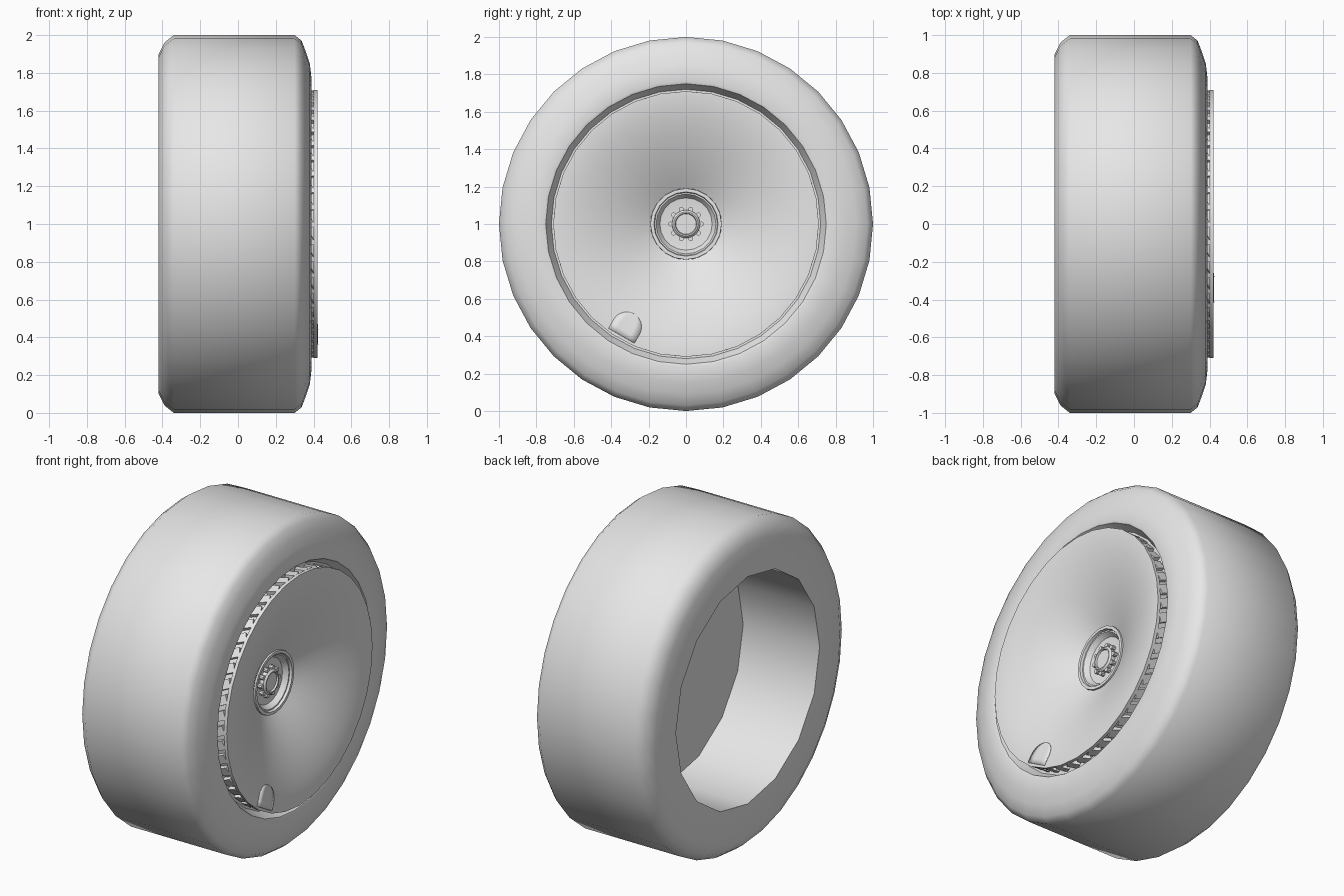
import bpy, bmesh
from math import sin, cos, pi, sqrt, radians
from mathutils import Matrix, Vector

old = bpy.data.objects.get("Cube")
if old:
    bpy.data.objects.remove(old, do_unlink=True)

grey = bpy.data.materials.new("light_grey")
grey.use_nodes = True
grey.diffuse_color = (0.8, 0.8, 0.8, 1)
grey.node_tree.nodes["Principled BSDF"].inputs["Base Color"].default_value = (0.8, 0.8, 0.8, 1)

AXLE = Vector((0, 0, 1))  # wheel centre, axle along x


def finish(name, bm, angle=35):
    mesh = bpy.data.meshes.new(name)
    bm.to_mesh(mesh)
    bm.free()
    mesh.materials.append(grey)
    obj = bpy.data.objects.new(name, mesh)
    obj.location = AXLE
    bpy.context.collection.objects.link(obj)
    bpy.ops.object.select_all(action='DESELECT')
    obj.select_set(True)
    bpy.context.view_layer.objects.active = obj
    bpy.ops.object.shade_smooth_by_angle(angle=radians(angle))
    return obj


def lathe(name, profile, sides, angle=35):
    """Turn (x, radius) points around the axle; the outside is left of the path."""
    bm = bmesh.new()
    rings = []
    for x, r in profile:
        if r == 0:
            rings.append([bm.verts.new((x, 0, 0))] * sides)
        else:
            rings.append([bm.verts.new((x, r * cos(2 * pi * i / sides), r * sin(2 * pi * i / sides)))
                          for i in range(sides)])
    for a, b in zip(rings, rings[1:]):
        for i in range(sides):
            j = (i + 1) % sides
            corners = dict.fromkeys((a[i], a[j], b[j], b[i]))  # drops doubled centre point
            bm.faces.new(list(corners))
    return finish(name, bm, angle)


def dish(r):
    """Depth of the hollow cover at radius r."""
    return 0.42 - 0.18 * (max(0, 0.70 - r) / 0.51) ** 1.6


# Tyre with rounded shoulders and a lip around the cover
lathe("tyre", [(-0.42, 0.71), (-0.42, 0.90), (-0.39, 0.96), (-0.34, 1.0), (0.30, 1.0),
               (0.337, 0.97), (0.36, 0.91), (0.38, 0.85), (0.39, 0.765), (0.385, 0.75),
               (0.37, 0.742), (0.33, 0.72), (0.33, 0.66)], 32, 40)

# Open barrel on the inner side, closed by a flat wall
lathe("rim_barrel", [(0.10, 0), (0.10, 0.70), (-0.421, 0.70), (-0.421, 0.74)], 16)

# Hollow cover with a thin overhanging edge
radii = [0.70 - 0.51 * i / 10 for i in range(11)]
lathe("wheel_cover", [(0.32, 0.685), (0.40, 0.685), (0.40, 0.71), (0.42, 0.71)]
      + [(dish(r), r) for r in radii], 32)

# Hub cup sunk in the middle of the cover
lathe("hub_cup", [(0.23, 0.192), (0.25, 0.19), (0.25, 0.172), (0.235, 0.168), (0.235, 0.160),
                  (0.205, 0.14), (0.20, 0.10), (0.20, 0)], 20, 30)
lathe("hub_nut", [(0.19, 0.075), (0.225, 0.075), (0.235, 0.065), (0.235, 0.058), (0.225, 0.055),
                  (0.225, 0)], 20, 30)

# Ring of pins around the nut
bm = bmesh.new()
for i in range(10):
    turn = Matrix.Rotation(2 * pi * i / 10, 4, 'X')
    place = turn @ Matrix.Translation((0.21, 0.082, 0)) @ Matrix.Rotation(pi / 2, 4, 'Y')
    bmesh.ops.create_cone(bm, cap_ends=True, segments=8, radius1=0.014, radius2=0.014,
                          depth=0.03, matrix=place)
finish("hub_pins", bm)

# Slanted vanes under the cover edge
VANES = 48
bm = bmesh.new()
for i in range(VANES):
    turn = Matrix.Rotation(2 * pi * i / VANES, 4, 'X')
    place = (turn @ Matrix.Translation((0.366, 0.695, 0)) @ Matrix.Rotation(radians(25), 4, 'Y')
             @ Matrix.Diagonal((0.066, 0.022, 0.055, 1)))
    bmesh.ops.create_cube(bm, size=1, matrix=place)
finish("cover_vanes", bm)

# Arched valve flap lying on the lower part of the cover
bm = bmesh.new()
along, across = Vector((0, -0.5, -0.866)), Vector((0, 0.866, -0.5))
HALF, HEAD, STEPS = 0.08, 0.635, 8
rows = [HEAD - HALF * cos(pi / 2 * i / STEPS) for i in range(STEPS + 1)] + [0.66, 0.69]
previous = None
for r in rows:
    half = sqrt(max(0, HALF ** 2 - (HEAD - r) ** 2)) if r < HEAD else HALF
    half = max(half, 0.004)
    row = []
    for k in (-1, -0.5, 0, 0.5, 1):
        p = along * r + across * half * k
        p.x = dish(p.length) + 0.005
        row.append(bm.verts.new(p))
    if previous:
        for k in range(4):
            bm.faces.new((previous[k], previous[k + 1], row[k + 1], row[k]))
    previous = row
bm.normal_update()
if sum(f.normal.x for f in bm.faces) < 0:
    bmesh.ops.reverse_faces(bm, faces=bm.faces[:])
flap = finish("valve_flap", bm)
solid = flap.modifiers.new("thickness", 'SOLIDIFY')
solid.thickness = 0.008
solid.offset = -1
